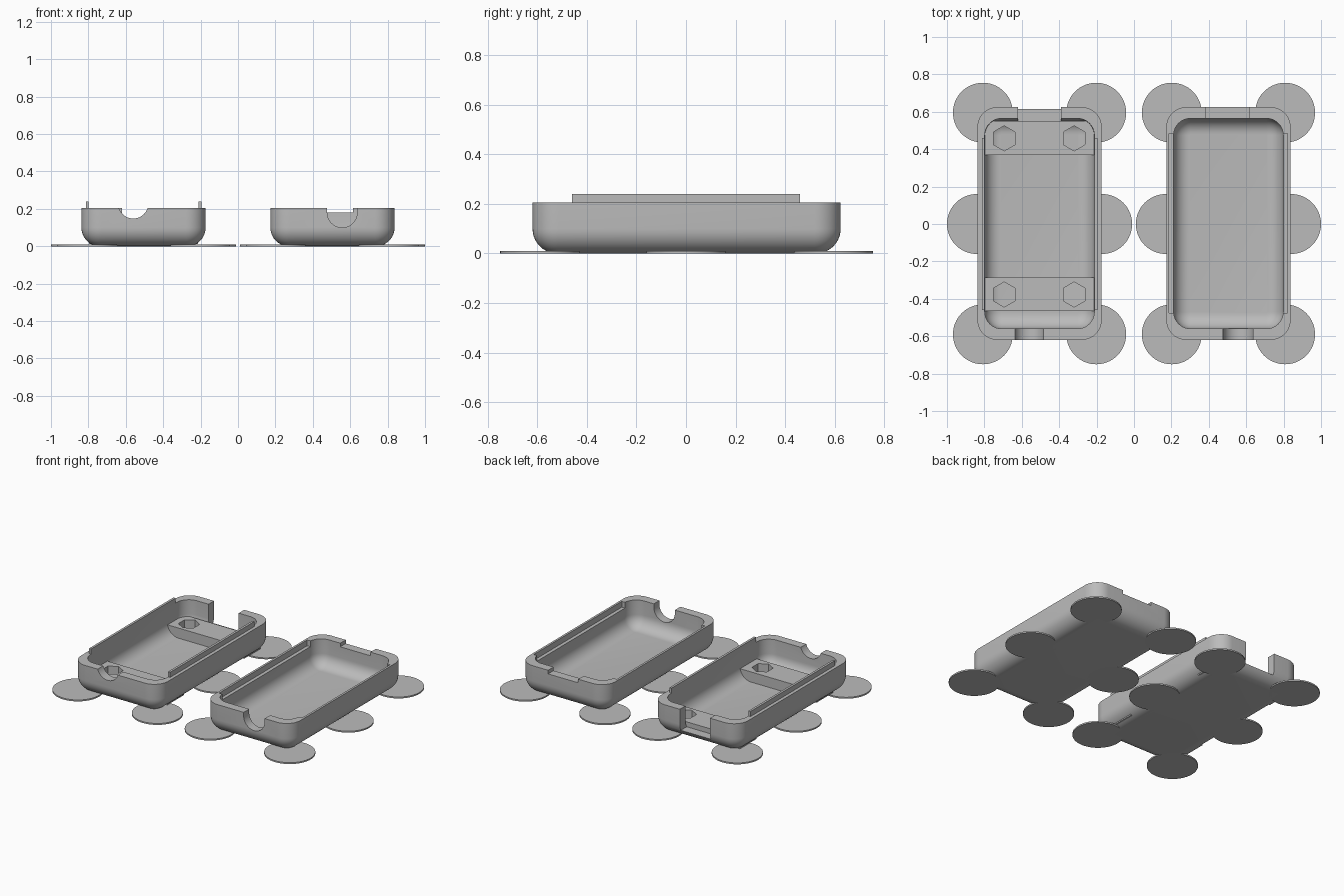
import bpy
import bmesh
from math import sin, cos, pi, radians
from mathutils import Matrix

cube = bpy.data.objects.get("Cube")
if cube:
    bpy.data.objects.remove(cube, do_unlink=True)

grey = bpy.data.materials.new("plain grey")
grey.use_nodes = True
grey.diffuse_color = (0.5, 0.5, 0.5, 1)
grey.node_tree.nodes["Principled BSDF"].inputs["Base Color"].default_value = (0.5, 0.5, 0.5, 1)

TRAY_X, TRAY_Y, RIM, FLOOR = 0.505, 0.0025, 0.205, 0.02


def make(name, bm):
    bmesh.ops.recalc_face_normals(bm, faces=bm.faces)
    mesh = bpy.data.meshes.new(name)
    bm.to_mesh(mesh)
    bm.free()
    mesh.materials.append(grey)
    obj = bpy.data.objects.new(name, mesh)
    bpy.context.collection.objects.link(obj)
    return obj


def box(name, x0, x1, y0, y1, z0, z1):
    bm = bmesh.new()
    mat = Matrix.Translation(((x0 + x1) / 2, (y0 + y1) / 2, (z0 + z1) / 2))
    mat = mat @ Matrix.Diagonal((x1 - x0, y1 - y0, z1 - z0, 1))
    bmesh.ops.create_cube(bm, size=1, matrix=mat)
    return make(name, bm)


def cylinder(name, centre, radius, depth, sides, turn=None):
    bm = bmesh.new()
    mat = Matrix.Translation(centre) @ (turn or Matrix.Identity(4))
    bmesh.ops.create_cone(bm, cap_ends=True, segments=sides, radius1=radius,
                          radius2=radius, depth=depth, matrix=mat)
    return make(name, bm)


def activate(obj):
    bpy.ops.object.select_all(action='DESELECT')
    obj.select_set(True)
    bpy.context.view_layer.objects.active = obj


def smooth(obj):
    activate(obj)
    bpy.ops.object.shade_smooth_by_angle(angle=radians(30))


def cut(obj, cutter):
    activate(obj)
    mod = obj.modifiers.new("cut", 'BOOLEAN')
    mod.operation = 'DIFFERENCE'
    mod.solver = 'EXACT'
    mod.object = cutter
    bpy.ops.object.modifier_apply(modifier=mod.name)
    bpy.data.objects.remove(cutter, do_unlink=True)


def ring(bm, cx, half_x, half_y, corner, z, steps=10):
    """Rounded rectangle of vertices."""
    verts = []
    for q, (sx, sy) in enumerate(((1, 1), (-1, 1), (-1, -1), (1, -1))):
        for i in range(steps + 1):
            a = (q + i / steps) * pi / 2
            verts.append(bm.verts.new((cx + sx * (half_x - corner) + corner * cos(a),
                                       TRAY_Y + sy * (half_y - corner) + corner * sin(a), z)))
    return verts


def tray(name, cx):
    """Rounded open shell: outside from base to rim, then inside down to the floor."""
    bm = bmesh.new()
    rings = []

    def wall(half_x, half_y, fillet, base, rising):
        steps = 10
        levels = []
        for i in range(steps + 1):
            a = i / steps * pi / 2
            levels.append((fillet * (1 - sin(a)), base + fillet * (1 - cos(a))))
        levels.append((0, RIM))
        for inset, z in levels if rising else reversed(levels):
            rings.append(ring(bm, cx, half_x - inset, half_y - inset, fillet + 0.005 - inset, z))

    wall(0.332, 0.622, 0.1, 0, True)
    wall(0.293, 0.562, 0.085, FLOOR, False)
    for low, high in zip(rings, rings[1:]):
        n = len(low)
        for i in range(n):
            j = (i + 1) % n
            bm.faces.new((low[i], low[j], high[j], high[i]))
    bm.faces.new(rings[0])
    bm.faces.new(rings[-1])
    return make(name, bm)


along_y = Matrix.Rotation(pi / 2, 4, 'X')

# Base tray with cable notch in front and connector slot at the back
base = tray("base_tray", -TRAY_X)
cut(base, cylinder("notch_cutter", (-0.56, -0.61, 0.228), 0.08, 0.18, 48, along_y))
cut(base, box("slot_cutter", -0.62, -0.39, 0.53, 0.7, 0.056, 0.3))
smooth(base)

# Lid tray with matching notches and grooves for the lips
lid = tray("lid_tray", TRAY_X)
cut(lid, cylinder("notch_cutter", (0.557, -0.61, 0.18), 0.08, 0.18, 48, along_y))
cut(lid, box("notch_cutter", 0.477, 0.637, -0.7, -0.52, 0.18, 0.3))
cut(lid, box("slot_cutter", 0.385, 0.615, 0.53, 0.7, 0.18, 0.3))
for side in (-1, 1):
    xs = sorted((TRAY_X + side * 0.28, TRAY_X + side * 0.317))
    cut(lid, box("groove_cutter", *xs, -0.475, 0.485, 0.165, 0.3))
smooth(lid)

# Locating lips on the base rim
for side, label in ((-1, "right"), (1, "left")):
    xs = sorted((-TRAY_X + side * 0.293, -TRAY_X + side * 0.309))
    box(label + "_lip", *xs, -0.46, 0.46, 0.19, 0.24)

# Mounting bars with hexagonal pockets
for label, y0 in (("front", -0.465), ("back", 0.37)):
    bar = box(label + "_mounting_bar", -TRAY_X - 0.292, -TRAY_X + 0.292,
              y0, y0 + 0.18, 0.012, 0.09)
    for side in (-1, 1):
        cut(bar, cylinder("hex_cutter", (-0.507 + side * 0.187, y0 + 0.088, 0.05),
                          0.067, 0.2, 6))

# Thin hold-down discs around the foot of each tray
for tray_side, label in ((-1, "base"), (1, "lid")):
    for x_side, x_label in ((-1, "right"), (1, "left")):
        for y, spread, y_label in ((-0.59, 0.303, "front"), (0, 0.335, "middle"),
                                   (0.595, 0.303, "back")):
            disc = cylinder(f"{label}_{y_label}_{x_label}_disc",
                            (tray_side * TRAY_X + x_side * spread, y, 0.005),
                            0.16, 0.01, 64)
            smooth(disc)
